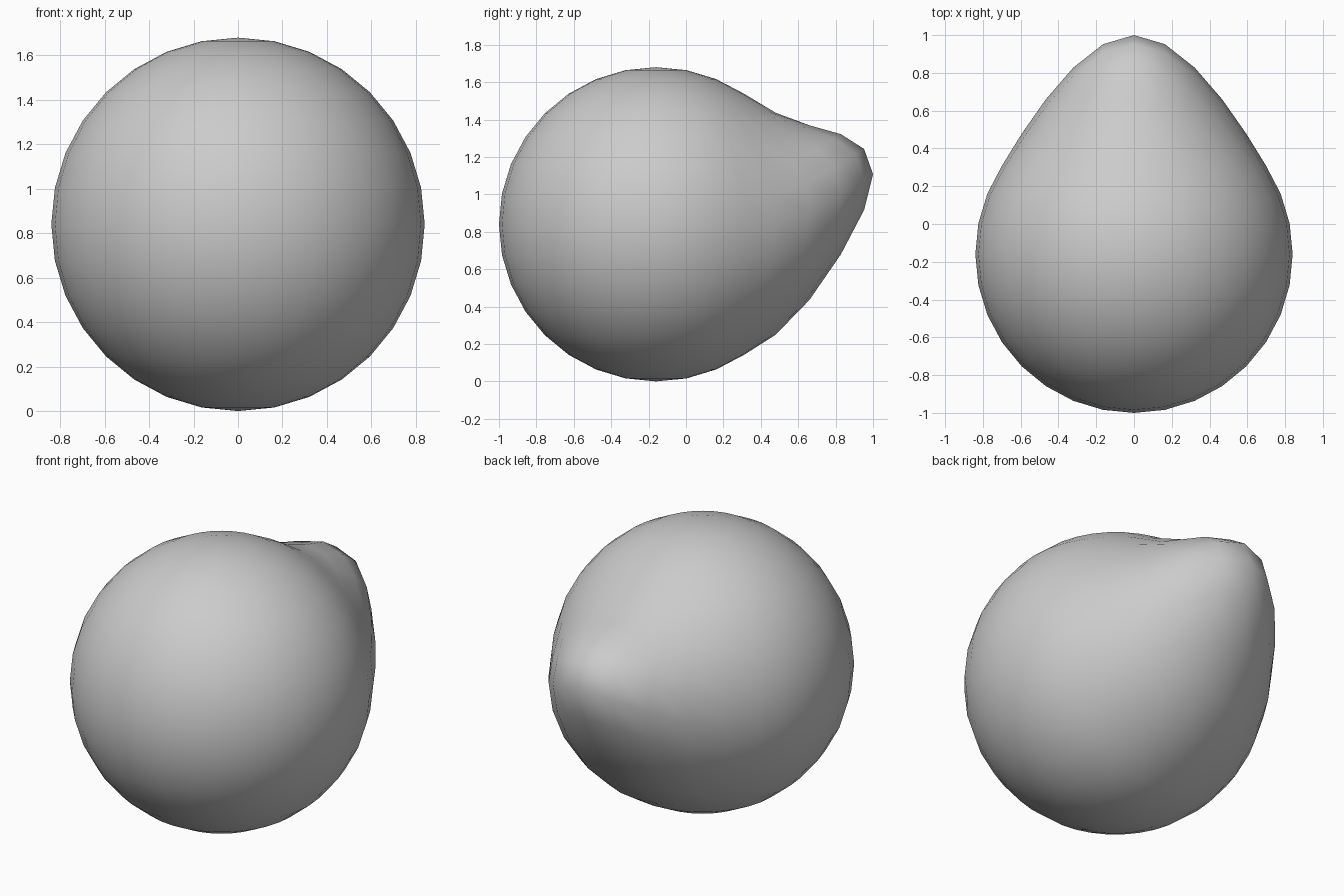
import bpy, bmesh
from mathutils import Vector, Matrix

if "Cube" in bpy.data.objects:
    bpy.data.objects.remove(bpy.data.objects["Cube"])

R = 0.84       # sphere radius, also the reach of the soft pull
CY = -0.16     # sphere centre along y


def soft_pull(bm, tip, offset, reach):
    """Move one vertex and drag its neighbours along with a smooth falloff."""
    centre = tip.co.copy()
    for v in bm.verts:
        t = max(0.0, 1 - (v.co - centre).length / reach)
        v.co += offset * (3 * t ** 2 - 2 * t ** 3)


# Round body
bm = bmesh.new()
bmesh.ops.create_uvsphere(bm, u_segments=32, v_segments=16, radius=R,
                          matrix=Matrix.Translation((0, CY, R)))

# Snout: pull the rear equator vertex outwards, then upwards
target = Vector((0, CY + R, R))
tip = min(bm.verts, key=lambda v: (v.co - target).length)
soft_pull(bm, tip, Vector((0, 0.32, 0)), R)
soft_pull(bm, tip, Vector((0, 0, 0.268)), R)

for f in bm.faces:
    f.smooth = True

mesh = bpy.data.meshes.new("pulled_sphere")
bm.to_mesh(mesh)
bm.free()
obj = bpy.data.objects.new("pulled_sphere", mesh)
bpy.context.collection.objects.link(obj)
